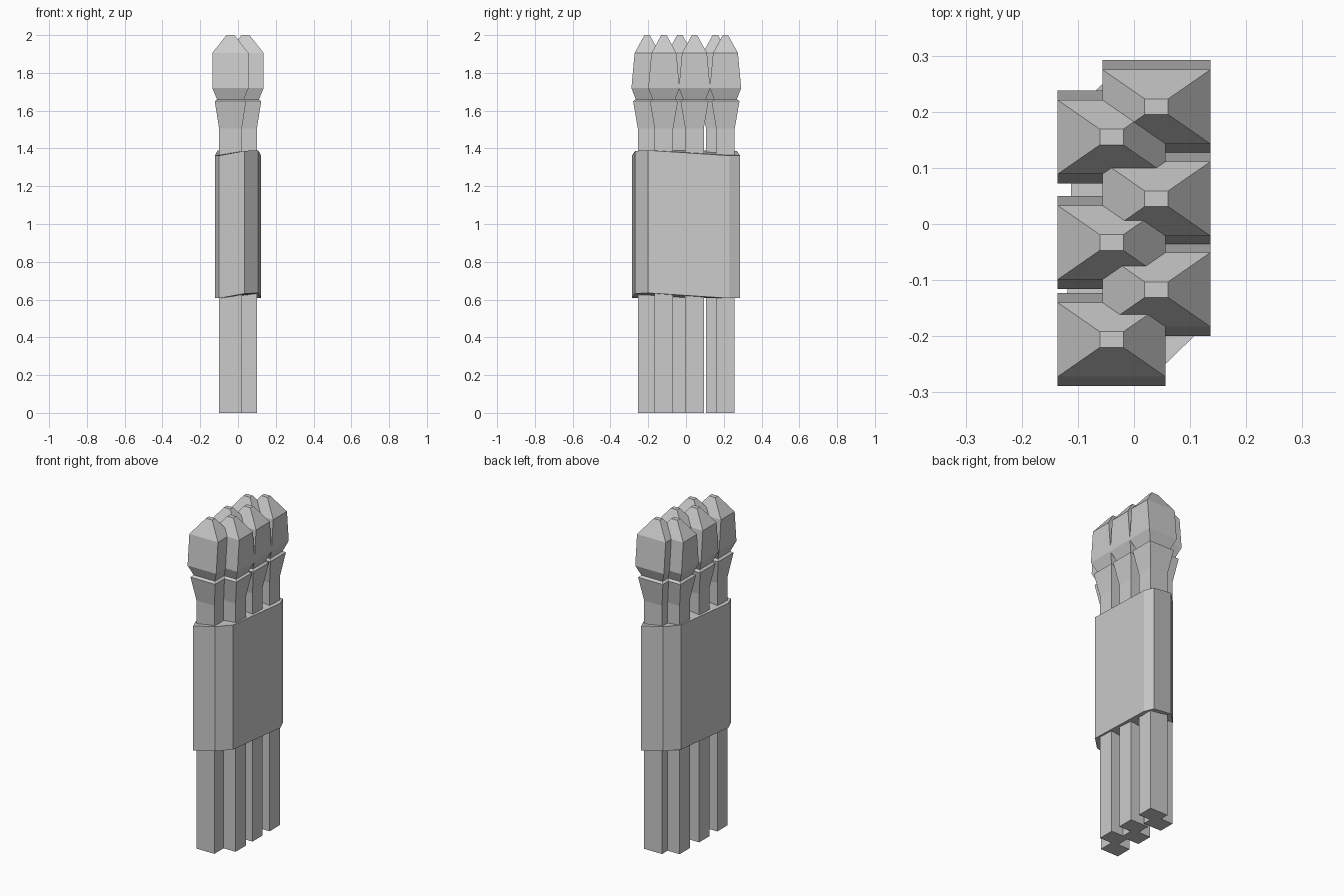
import bpy, bmesh

if "Cube" in bpy.data.objects:
    bpy.data.objects.remove(bpy.data.objects["Cube"])


def loft(name, rings, caps):
    """Join equal-length rings of points into a closed, flat-shaded solid."""
    bm = bmesh.new()
    rows = [[bm.verts.new(p) for p in ring] for ring in rings]
    n = len(rows[0])
    for lo, hi in zip(rows, rows[1:]):
        for i in range(n):
            j = (i + 1) % n
            bm.faces.new((lo[i], lo[j], hi[j], hi[i]))
    for cap in caps:
        bm.faces.new([rows[0][i] for i in reversed(cap)])
        bm.faces.new([rows[-1][i] for i in cap])
    bmesh.ops.recalc_face_normals(bm, faces=bm.faces)
    mesh = bpy.data.meshes.new(name)
    bm.to_mesh(mesh)
    bm.free()
    obj = bpy.data.objects.new(name, mesh)
    bpy.context.collection.objects.link(obj)
    return obj


# Stalk profile: height, half width in x, half width in y
PROFILE = [
    (0.0, 0.06, 0.049), (1.505, 0.06, 0.049),      # stem
    (1.65, 0.083, 0.074), (1.66, 0.071, 0.06),     # flare and notch
    (1.72, 0.096, 0.083), (1.905, 0.096, 0.066),   # bud
    (2.0, 0.021, 0.014),                           # tip
]

# Six stalks in two staggered rows
ROWS = {-0.04: (-0.206, -0.033, 0.155), 0.04: (-0.117, 0.045, 0.209)}
for x, ys in ROWS.items():
    side = "left" if x < 0 else "right"
    for k, y in enumerate(ys, 1):
        rings = [[(x + sx * a, y + sy * b, z)
                  for sx, sy in ((-1, -1), (1, -1), (1, 1), (-1, 1))]
                 for z, a, b in PROFILE]
        loft(f"stalk_{side}_{k}", rings, [(0, 1, 2, 3)])

# Wrapping band: half an outline (x, y, z lift), repeated by a half turn
half = [(-0.1, -0.286, 0.0), (0.035, -0.27, 0.025),
        (0.107, -0.2, 0.028), (0.123, 0.23, 0.0)]
outline = half + [(-x, -y, dz) for x, y, dz in half]
band = [[(x, y, z + dz) for x, y, dz in outline] for z in (0.607, 1.362)]
loft("wrapping_band", band, [(7, 0, 1, 2), (3, 4, 5, 6), (6, 7, 2, 3)])
